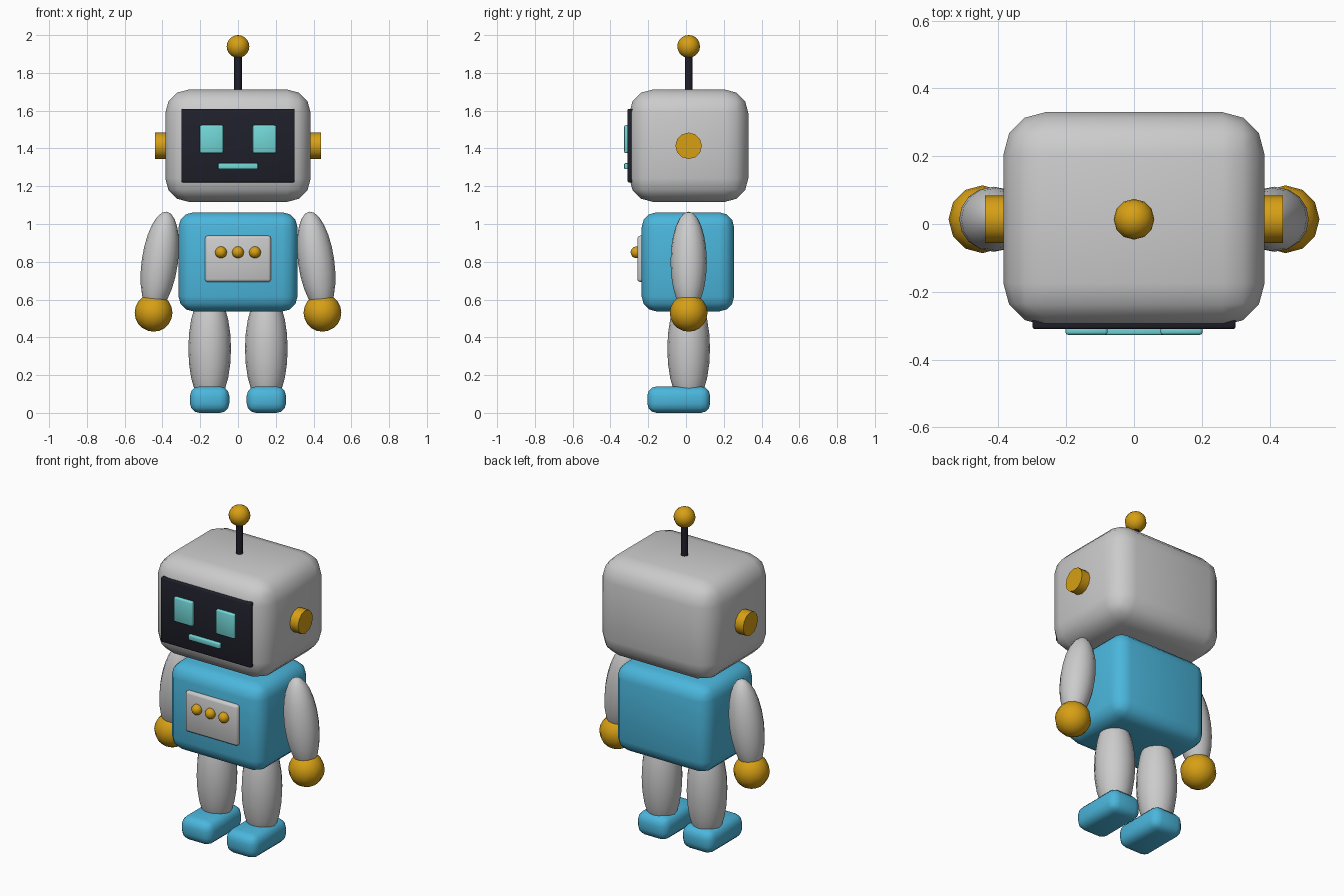
import bpy, math

if "Cube" in bpy.data.objects:
    bpy.data.objects.remove(bpy.data.objects["Cube"])

CY = 0.014  # depth of the body centre line


def material(name, color):
    m = bpy.data.materials.new(name)
    m.diffuse_color = (*color, 1)
    m.use_nodes = True
    m.node_tree.nodes["Principled BSDF"].inputs["Base Color"].default_value = m.diffuse_color
    return m


GREY = material("light_grey", (0.60, 0.60, 0.60))
BLUE = material("sky_blue", (0.07, 0.47, 0.72))
GOLD = material("amber", (0.68, 0.35, 0.007))
DARK = material("near_black", (0.014, 0.014, 0.024))
TEAL = material("pale_teal", (0.17, 0.68, 0.68))


def finish(name, mat, angle=50):
    ob = bpy.context.object
    ob.name = ob.data.name = name
    ob.data.materials.append(mat)
    bpy.ops.object.shade_smooth_by_angle(angle=math.radians(angle))
    return ob


def box(name, mat, x, y, z, bevel, segments=3):
    """Rounded box given by its (min, max) range on each axis."""
    ranges = (x, y, z)
    bpy.ops.mesh.primitive_cube_add(size=1, location=[sum(r) / 2 for r in ranges])
    ob = bpy.context.object
    ob.scale = [r[1] - r[0] for r in ranges]
    bpy.ops.object.transform_apply(location=False, rotation=False, scale=True)
    mod = ob.modifiers.new("round", "BEVEL")
    mod.width, mod.segments = bevel, segments
    bpy.ops.object.modifier_apply(modifier=mod.name)
    return finish(name, mat)


def ball(name, mat, loc, radii, tilt=0, segments=12, rings=10):
    bpy.ops.mesh.primitive_uv_sphere_add(segments=segments, ring_count=rings, radius=1,
                                         location=loc, rotation=(0, tilt, 0))
    bpy.context.object.scale = radii
    return finish(name, mat)


def rod(name, mat, loc, radius, depth, rot=(0, 0, 0)):
    bpy.ops.mesh.primitive_cylinder_add(vertices=12, radius=radius, depth=depth,
                                        location=loc, rotation=rot)
    return finish(name, mat)


# Head, face screen and mouth
box("head", GREY, (-0.385, 0.385), (-0.30, 0.33), (1.117, 1.712), 0.125)
box("face_screen", DARK, (-0.30, 0.30), (-0.31, -0.27), (1.22, 1.61), 0.008, 2)
box("mouth", TEAL, (-0.105, 0.105), (-0.327, -0.30), (1.29, 1.322), 0.005, 2)

# Antenna
rod("antenna_rod", DARK, (0, CY, 1.79), 0.02, 0.22)
ball("antenna_tip", GOLD, (0, CY, 1.94), (0.06,) * 3)

# Torso with chest panel and buttons
box("torso", BLUE, (-0.315, 0.315), (-0.235, 0.255), (0.537, 1.062), 0.08)
box("chest_panel", GREY, (-0.175, 0.175), (-0.258, -0.22), (0.693, 0.938), 0.015, 2)
for i in (-1, 0, 1):
    ball(f"button_{i + 2}", GOLD, (0.09 * i, -0.262, 0.85), (0.031,) * 3)

# Paired parts
for side, s in (("right", -1), ("left", 1)):
    box(f"eye_{side}", TEAL, (s * 0.14 - 0.062, s * 0.14 + 0.062), (-0.327, -0.30),
        (1.375, 1.523), 0.008, 2)
    rod(f"ear_{side}", GOLD, (s * 0.395, CY, 1.414), 0.07, 0.09, (0, math.pi / 2, 0))
    ball(f"arm_{side}", GREY, (s * 0.414, CY, 0.80), (0.096, 0.096, 0.268),
         tilt=-s * math.radians(8), segments=16, rings=12)
    ball(f"hand_{side}", GOLD, (s * 0.447, CY, 0.53), (0.1,) * 3)
    ball(f"leg_{side}", GREY, (s * 0.15, CY, 0.34), (0.113, 0.113, 0.31),
         segments=16, rings=12)
    box(f"foot_{side}", BLUE, (s * 0.15 - 0.104, s * 0.15 + 0.104), (-0.205, 0.128),
        (0.0, 0.14), 0.05)
